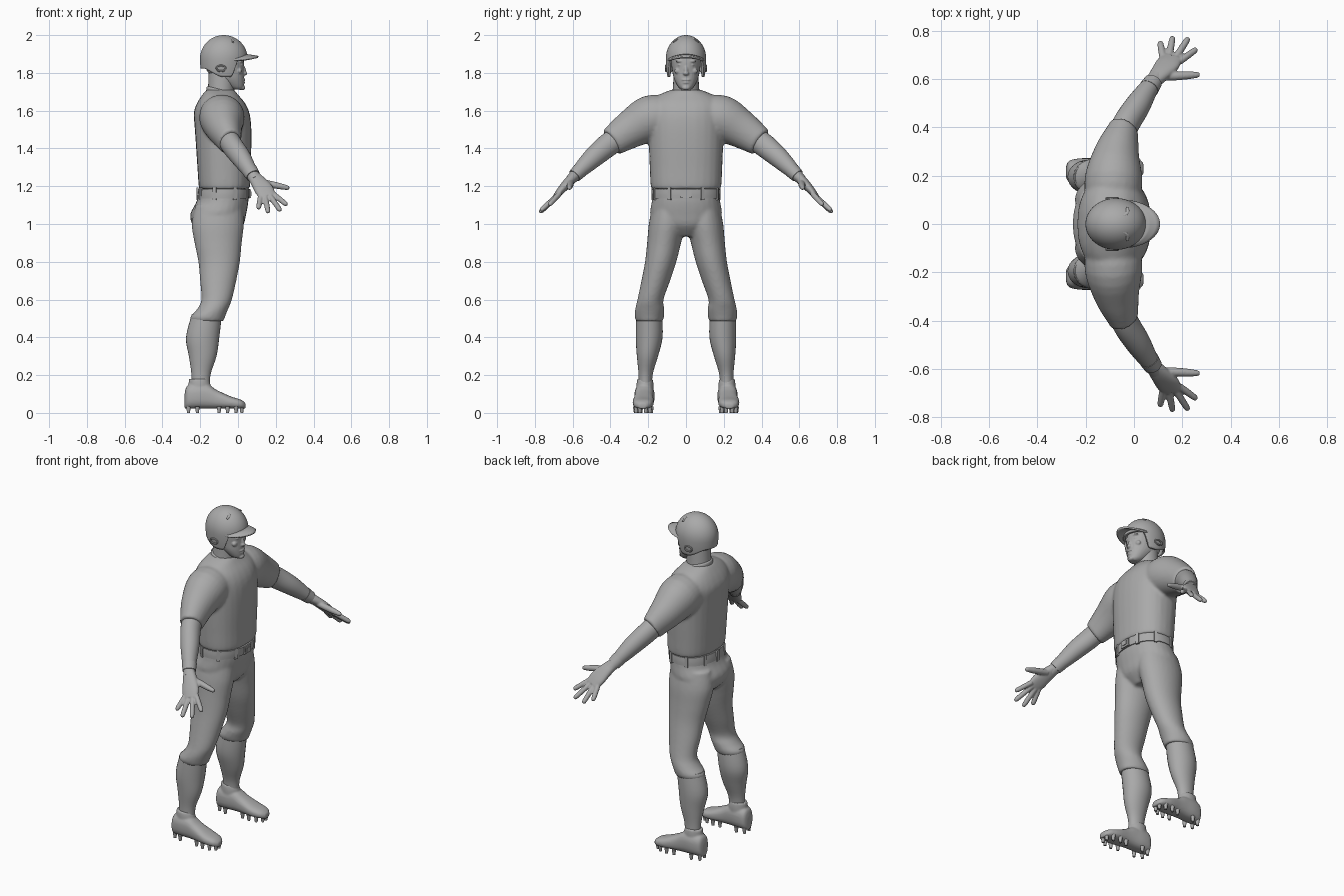
import bpy, bmesh, math
from mathutils import Vector, Matrix

if "Cube" in bpy.data.objects:
    bpy.data.objects.remove(bpy.data.objects["Cube"])

X, Y, Z = Vector((1, 0, 0)), Vector((0, 1, 0)), Vector((0, 0, 1))
SIDES = (("left", 1), ("right", -1))
COLOUR = (0.4, 0.4, 0.4, 1)
grey = bpy.data.materials.new("plain grey")
grey.use_nodes = True
grey.diffuse_color = COLOUR
grey.node_tree.nodes["Principled BSDF"].inputs["Base Color"].default_value = COLOUR


def spline(rows, steps):
    """Smooth interpolation through section rows."""
    rows = [Vector(r) for r in rows]
    out = []
    for i, (p, q) in enumerate(zip(rows, rows[1:])):
        a, b = rows[max(i - 1, 0)], rows[min(i + 2, len(rows) - 1)]
        for t in [k / steps for k in range(steps)]:
            out.append(p * (2*t**3 - 3*t*t + 1) + q * (3*t*t - 2*t**3)
                       + (q - a) * (0.5 * (t**3 - 2*t*t + t)) + (b - p) * (0.5 * (t**3 - t*t)))
    return out + [rows[-1]]


def loft(bm, rows, axis=None, ref=X, side=1, power=2.0, n=28, steps=4):
    """Skin oval sections (x, y, z, half width along ref, other half width)."""
    secs = spline(rows, steps)
    pts = [Vector(s[:3]) for s in secs]
    rings = []
    for i, s in enumerate(secs):
        t = axis or (pts[min(i + 1, len(pts) - 1)] - pts[max(i - 1, 0)]).normalized()
        u = (ref - t * ref.dot(t)).normalized()
        v = t.cross(u)
        ring = []
        for k in range(n):
            c, d = [math.copysign(abs(w) ** (2 / power), w)
                    for w in (math.cos(math.tau * k / n), math.sin(math.tau * k / n))]
            p = pts[i] + u * (c * s[3]) + v * (d * s[4])
            ring.append(bm.verts.new((p.x, p.y * side, p.z)))
        rings.append(ring)
    for r, q in zip(rings, rings[1:]):
        for k in range(n):
            bm.faces.new((r[k], r[(k + 1) % n], q[(k + 1) % n], q[k]))
    bm.faces.new(rings[0])
    bm.faces.new(rings[-1])


def upright(bm, rows, side=1, power=2.0):
    """Loft of level sections (z, x, y, half depth, half width)."""
    loft(bm, [(x, y, z, a, b) for z, x, y, a, b in rows], Z, X, side, power)


def blob(bm, loc, size, turn=0):
    m = Matrix.Translation(loc) @ Matrix.Rotation(turn, 4, "Y") @ Matrix.Diagonal((*size, 1))
    bmesh.ops.create_uvsphere(bm, u_segments=20, v_segments=12, radius=1, matrix=m)


def box(bm, loc, size, turn=0):
    m = Matrix.Translation(loc) @ Matrix.Rotation(turn, 4, "Z") @ Matrix.Diagonal((*size, 1))
    bmesh.ops.create_cube(bm, size=1, matrix=m)


def finish(name, bm, voxel=0, smooth=0, thick=0):
    """Make the object; voxel blends overlapping pieces, thick gives a shell."""
    bmesh.ops.recalc_face_normals(bm, faces=bm.faces)
    me = bpy.data.meshes.new(name)
    bm.to_mesh(me)
    bm.free()
    me.materials.append(grey)
    ob = bpy.data.objects.new(name, me)
    bpy.context.collection.objects.link(ob)
    bpy.ops.object.select_all(action="DESELECT")
    ob.select_set(True)
    bpy.context.view_layer.objects.active = ob
    bpy.ops.object.shade_smooth_by_angle(angle=math.radians(40))
    if thick:
        m = ob.modifiers.new("thickness", "SOLIDIFY")
        m.thickness, m.offset = thick, -1
    if voxel:
        m = ob.modifiers.new("blend", "REMESH")
        m.mode, m.voxel_size, m.use_smooth_shade = "VOXEL", voxel, True
        m = ob.modifiers.new("soften", "SMOOTH")
        m.factor, m.iterations = 0.5, smooth


# Shirt: torso and sleeves blended together
bm = bmesh.new()
upright(bm, [(1.185, -.072, 0, .128, .178), (1.2, -.072, 0, .136, .187), (1.3, -.074, 0, .141, .192),
             (1.42, -.076, 0, .147, .197), (1.52, -.08, 0, .15, .2), (1.59, -.087, 0, .147, .2),
             (1.64, -.09, 0, .127, .19), (1.68, -.094, 0, .098, .15), (1.71, -.094, 0, .074, .08)], power=2.3)
for _, s in SIDES:
    loft(bm, [(-.088, .06, 1.585, .105, .09), (-.085, .18, 1.562, .12, .122), (-.072, .29, 1.503, .095, .102),
              (-.047, .38, 1.443, .067, .08), (-.042, .395, 1.433, .064, .077)], side=s)
finish("shirt", bm, 0.009, 6)

# Collar rising at the nape and dipping at the throat
bm = bmesh.new()
loft(bm, [(-.088, 0, 1.675, .083, .082), (-.09, 0, 1.705, .079, .077), (-.09, 0, 1.712, .07, .07)],
     Vector((.25, 0, 1)).normalized())
finish("collar", bm)

# Trousers: hips and both legs blended, with a cuff under the knee
bm = bmesh.new()
upright(bm, [(1.19, -.074, 0, .128, .174), (1.12, -.082, 0, .137, .181), (1.05, -.105, 0, .148, .19),
             (.99, -.105, 0, .132, .16), (.935, -.1, 0, .08, .06)], power=2.2)
for _, s in SIDES:
    upright(bm, [(1.1, -.1, .092, .125, .085), (1.0, -.107, .1, .138, .097), (.9, -.105, .116, .125, .09),
                 (.8, -.1, .134, .11, .083), (.7, -.105, .16, .096, .076), (.6, -.113, .188, .081, .069),
                 (.55, -.134, .192, .082, .077), (.51, -.16, .194, .092, .078), (.485, -.162, .194, .086, .071)], s)
finish("trousers", bm, 0.009, 5)

# Belt, loops and buckle
bm = bmesh.new()
upright(bm, [(1.135, -.077, 0, .138, .183), (1.16, -.075, 0, .138, .183), (1.185, -.073, 0, .136, .181)], power=2.2)
finish("belt", bm)
bm = bmesh.new()
for deg in (28, 65, 110, 150, 180, 210, 250, 295, 332):
    a = math.radians(deg)
    box(bm, (-.076 + .139 * math.cos(a), .184 * math.sin(a), 1.16), (.012, .018, .066), a)
finish("belt_loops", bm)
bm = bmesh.new()
box(bm, (.062, 0, 1.16), (.012, .06, .045))
box(bm, (.068, 0, 1.16), (.008, .035, .022))
finish("belt_buckle", bm)

# Head with nose, chin, lips, brows, eyes and cheeks
bm = bmesh.new()
upright(bm, [(1.711, 0, 0, .02, .022), (1.725, -.012, 0, .043, .04), (1.765, -.04, 0, .073, .062),
             (1.81, -.066, 0, .098, .073), (1.87, -.073, 0, .104, .079), (1.93, -.075, 0, .09, .075),
             (1.97, -.075, 0, .045, .04)], power=2.1)
blob(bm, (.03, 0, 1.818), (.011, .011, .03), -.3)
blob(bm, (.033, 0, 1.797), (.016, .016, .011))
blob(bm, (.022, 0, 1.721), (.017, .022, .013))
blob(bm, (.027, 0, 1.763), (.013, .025, .006))
blob(bm, (.025, 0, 1.749), (.013, .021, .006))
for _, s in SIDES:
    blob(bm, (.016, .03 * s, 1.862), (.015, .024, .008))
    blob(bm, (.015, .03 * s, 1.842), (.012, .015, .006))
    blob(bm, (.008, .042 * s, 1.81), (.014, .02, .016))
finish("head", bm, 0.004, 2)
bm = bmesh.new()
upright(bm, [(1.66, -.093, 0, .075, .078), (1.7, -.09, 0, .07, .07), (1.8, -.085, 0, .07, .066)])
finish("neck", bm)


def ramp(v, lo, hi):
    t = min(max((v - lo) / (hi - lo), 0), 1)
    return t * t * (3 - 2 * t)


# Batting helmet shell: dome whose rim drops into ear flaps
bm = bmesh.new()
N, DOME, SKIRT, MID = 96, 12, 8, 1.875
rows = [[] for _ in range(DOME + SKIRT)]
for k in range(N):
    a = math.tau * k / N
    deg = math.degrees(min(a, math.tau - a))
    rim = 1.873 - .095 * ramp(deg, 50, 72) + .045 * ramp(deg, 90, 150)
    for i, row in enumerate(rows, 1):
        if i <= DOME:
            th = math.pi / 2 * i / DOME
            r, z = math.sin(th), MID + .125 * math.cos(th)
        else:
            z = MID + (rim - MID) * (i - DOME) / SKIRT
            r = 1 - 9 * (MID - z) ** 2
        row.append(bm.verts.new((-.075 + .126 * r * math.cos(a), .107 * r * math.sin(a), z)))
top = bm.verts.new((-.075, 0, 2))
for k in range(N):
    j = (k + 1) % N
    bm.faces.new((top, rows[0][k], rows[0][j]))
    for r, q in zip(rows, rows[1:]):
        bm.faces.new((r[k], q[k], q[j], r[j]))
finish("helmet", bm, thick=0.012)

# Visor
bm = bmesh.new()
grid = []
for deg in range(-72, 73, 6):
    c, d = math.cos(math.radians(deg)), math.sin(math.radians(deg))
    grid.append([bm.verts.new((-.078 + .124 * c + .062 * t * c ** .7, .103 * d, 1.9 - .026 * d * d - .01 * t))
                 for t in (0, .35, .7, 1)])
for p, q in zip(grid, grid[1:]):
    for i in range(3):
        bm.faces.new((p[i], p[i + 1], q[i + 1], q[i]))
finish("visor", bm, thick=0.01)

FINGERS = (((.185, .67, 1.16), (.26, .725, 1.1), .0145), ((.17, .685, 1.147), (.225, .77, 1.07), .0145),
           ((.145, .69, 1.14), (.16, .775, 1.06), .0145), ((.12, .685, 1.147), (.108, .755, 1.08), .0145),
           ((.125, .61, 1.22), (.272, .618, 1.19), .018))
for name, s in SIDES:
    # Ear hole rim and crown vent
    bm = bmesh.new()
    loft(bm, [(-.09 + .024 * math.cos(t), .106, 1.824 + .015 * math.sin(t), .005, .005)
              for t in [math.tau * k / 16 for k in range(17)]], ref=Y, side=s, n=8, steps=1)
    finish(name + "_ear_hole_rim", bm)
    bm = bmesh.new()
    loft(bm, [(-.045, .035, 1.985, .005, .004), (-.028, .047, 1.975, .008, .005),
              (-.027, .068, 1.962, .005, .004)], side=s, n=10)
    finish(name + "_helmet_vent", bm)

    # Arm, wristband and hand
    bm = bmesh.new()
    loft(bm, [(-.06, .34, 1.468, .055, .06), (-.035, .41, 1.42, .056, .062), (.012, .485, 1.357, .053, .055),
              (.05, .545, 1.3, .043, .044), (.08, .59, 1.255, .034, .031), (.095, .612, 1.233, .034, .027)], side=s)
    finish(name + "_arm", bm)
    bm = bmesh.new()
    loft(bm, [(.062, .562, 1.283, .042, .041), (.08, .59, 1.255, .038, .036)], side=s)
    finish(name + "_wristband", bm)
    bm = bmesh.new()
    loft(bm, [(.08, .59, 1.255, .032, .027), (.11, .625, 1.22, .042, .025), (.14, .662, 1.178, .05, .021),
              (.158, .69, 1.145, .042, .014)], side=s, power=2.3)
    for base, tip, fat in FINGERS:
        b, t = Vector(base), Vector(tip)
        end = t - (t - b).normalized() * .011
        loft(bm, [(*b, fat, fat), (*b.lerp(t, .5), fat, fat), (*end, .0125, .0125), (*t, .005, .005)], side=s, n=12)
    finish(name + "_hand", bm, 0.005, 2)

    # Sock, shoe and studs
    bm = bmesh.new()
    upright(bm, [(.52, -.165, .195, .08, .068), (.4, -.187, .195, .088, .071), (.3, -.187, .204, .073, .056),
                 (.2, -.196, .214, .05, .037), (.1, -.198, .216, .048, .037)], s)
    finish(name + "_sock", bm)
    bm = bmesh.new()
    profile = [(-.282, .02, .105), (-.268, .045, .145), (-.22, .053, .155), (-.16, .051, .15),
               (-.11, .051, .12), (-.04, .056, .088), (.015, .046, .07), (.04, .02, .052)]
    loft(bm, [(x, .228 + .04 * x, (h + .022) / 2, w, (h - .022) / 2) for x, w, h in profile], X, Y, s, 2.5)
    upright(bm, [(.1, -.205, .217, .062, .046), (.15, -.204, .217, .058, .045), (.18, -.208, .217, .052, .041)], s)
    finish(name + "_shoe", bm, 0.006, 3)
    bm = bmesh.new()
    for x, w in ((-.262, .022), (-.215, .036), (-.1, .036), (-.055, .042), (-.01, .036), (.02, .016)):
        for y in (.228 + .04 * x - w, .228 + .04 * x + w):
            bmesh.ops.create_cone(bm, cap_ends=True, segments=10, radius1=.008, radius2=.013, depth=.035,
                                  matrix=Matrix.Translation((x, y * s, .0175)))
    finish(name + "_studs", bm)
